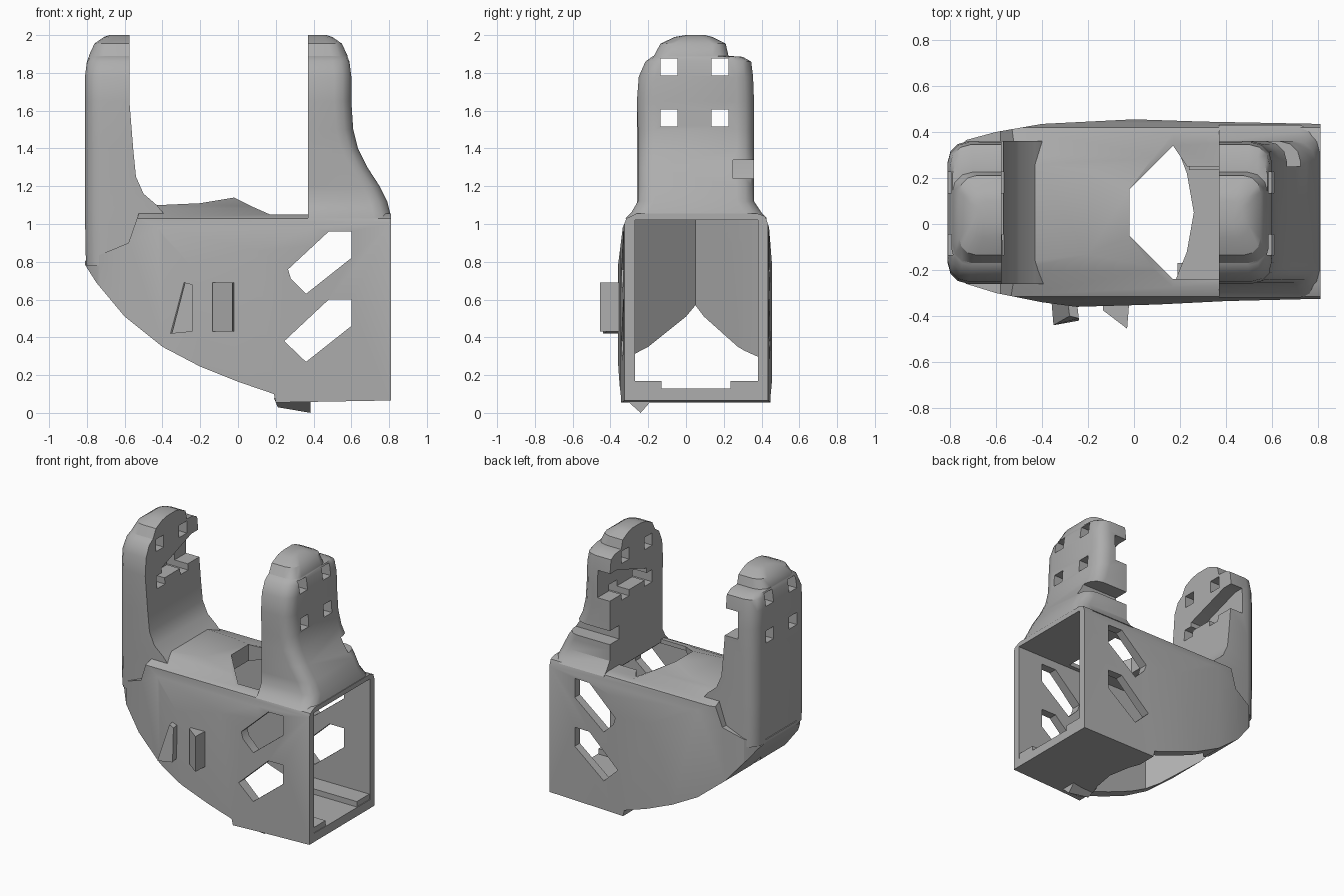
import bpy, bmesh, math
from mathutils import Vector

if "Cube" in bpy.data.objects:
    bpy.data.objects.remove(bpy.data.objects["Cube"], do_unlink=True)

grey = bpy.data.materials.new("plain grey")
grey.use_nodes = True
grey.diffuse_color = (0.42, 0.42, 0.42, 1)
grey.node_tree.nodes["Principled BSDF"].inputs["Base Color"].default_value = (0.42, 0.42, 0.42, 1)


def loft(name, rings):
    """Solid through a stack of rings with equal point counts."""
    bm = bmesh.new()
    loops = [[bm.verts.new(p) for p in ring] for ring in rings]
    n = len(loops[0])
    for a, b in zip(loops, loops[1:]):
        for i in range(n):
            j = (i + 1) % n
            bm.faces.new((a[i], a[j], b[j], b[i]))
    bm.faces.new(loops[0][::-1])
    bm.faces.new(loops[-1])
    bmesh.ops.recalc_face_normals(bm, faces=bm.faces)
    mesh = bpy.data.meshes.new(name)
    bm.to_mesh(mesh)
    bm.free()
    mesh.materials.append(grey)
    obj = bpy.data.objects.new(name, mesh)
    bpy.context.collection.objects.link(obj)
    return obj


def prism(name, points, axis, lo, hi):
    """Extrude a 2D outline along one axis."""
    def place(p, t):
        c = list(p)
        c.insert("xyz".index(axis), t)
        return Vector(c)
    return loft(name, [[place(p, t) for p in points] for t in (lo, hi)])


def box(name, x, y, z):
    return prism(name, [(x[0], y[0]), (x[1], y[0]), (x[1], y[1]), (x[0], y[1])], "z", *z)


def select_only(obj):
    bpy.ops.object.select_all(action="DESELECT")
    obj.select_set(True)
    bpy.context.view_layer.objects.active = obj


def combine(obj, tool, operation="DIFFERENCE", keep=False):
    mod = obj.modifiers.new("cut", "BOOLEAN")
    mod.operation, mod.object, mod.solver = operation, tool, "EXACT"
    select_only(obj)
    bpy.ops.object.modifier_apply(modifier=mod.name)
    if not keep:
        bpy.data.objects.remove(tool, do_unlink=True)


# Body: plan outline trimmed by the side profile and the domed end section
plan = [(-0.81, -0.12), (-0.79, -0.2), (-0.73, -0.26), (-0.6, -0.3), (-0.4, -0.34),
        (-0.25, -0.36), (0.1, -0.35), (0.4, -0.335), (0.81, -0.325), (0.81, 0.435),
        (0.3, 0.445), (0, 0.455), (-0.4, 0.435), (-0.6, 0.4), (-0.73, 0.365),
        (-0.79, 0.3), (-0.81, 0.22)]
side = [(-0.82, 0.8), (-0.75, 0.69), (-0.6, 0.51), (-0.4, 0.35), (-0.2, 0.245), (0, 0.165),
        (0.19, 0.1), (0.2, 0.055), (0.82, 0.066), (0.82, 1.055), (0.17, 1.05), (0.08, 1.09),
        (-0.02, 1.14), (-0.2, 1.11), (-0.42, 1.1), (-0.51, 1.1), (-0.58, 0.9)]
section = [(-0.37, 0), (-0.37, 0.7), (-0.335, 0.98), (-0.315, 1.03), (-0.2, 1.085), (-0.05, 1.14),
           (0.15, 1.14), (0.3, 1.085), (0.42, 1.04), (0.44, 0.98), (0.47, 0.6), (0.47, 0)]
body = prism("body_shell", plan, "z", 0, 1.3)
combine(body, prism("side_trim", side, "y", -1, 1), "INTERSECT")
combine(body, prism("end_trim", section, "x", -1, 1), "INTERSECT")


# Uprights: stacked D-shaped sections, flat inside and rounded outside
def upright(name, sign, levels):
    rings = []
    for z, inner, outer, y0, y1 in levels:
        r = min(0.09, 0.4 * (outer - inner))
        ring = [(inner, y0)]
        for cy, start in ((y0 + r, -90), (y1 - r, 0)):
            for k in range(4):
                a = math.radians(start + 30 * k)
                ring.append((outer - r + r * math.cos(a), cy + r * math.sin(a)))
        ring.append((inner, y1))
        rings.append([(sign * x, y, z) for x, y in ring])
    return loft(name, rings)


def crown(inner, outer):
    return [(1.65, inner, outer, -0.26, 0.36), (1.78, inner, outer, -0.25, 0.355),
            (1.86, inner, outer - 0.01, -0.215, 0.345), (1.885, inner, outer - 0.02, -0.18, 0.3),
            (1.89, inner, outer - 0.02, -0.17, 0.225), (1.955, inner, outer - 0.05, -0.135, 0.21),
            (1.99, inner, outer - 0.1, -0.06, 0.14), (2.0, inner, outer - 0.13, 0.0, 0.1)]


left_base = [(0.78, 0.5, 0.805), (1.04, 0.38, 0.81), (1.1, 0.43, 0.81),
             (1.16, 0.5, 0.81), (1.25, 0.54, 0.81), (1.4, 0.555, 0.81)]
right_base = [(1.12, 0.37, 0.79), (1.2, 0.37, 0.75), (1.3, 0.37, 0.685),
              (1.4, 0.37, 0.635), (1.5, 0.37, 0.61)]
tall_upright = upright("tall_upright", -1,
                       [lv + (-0.26, 0.36) for lv in left_base] + crown(0.575, 0.81))
flared_upright = upright("flared_upright", 1,
                         [(1.03, 0.37, 0.81, -0.32, 0.43), (1.06, 0.37, 0.805, -0.29, 0.4)]
                         + [lv + (-0.255, 0.36) for lv in right_base] + crown(0.37, 0.6))

# Hollow with a pointed inner end that breaks out through the curved underside
tip = [(-0.36, 0.31), (-0.65, 0.05), (-0.4, -0.2), (-0.33, -0.27)]
cavity = prism("cavity", tip + [(0.9, -0.27), (0.9, 0.38), (-0.3, 0.38)], "z", 0.13, 1.02)
combine(body, cavity, keep=True)
combine(tall_upright, cavity)
floor_edge = [(0.17, -0.27), (0.23, -0.12), (0.26, 0.05), (0.23, 0.22), (0.17, 0.38)]
under = prism("under_opening", tip + floor_edge + [(-0.3, 0.38)], "z", -0.1, 0.9)
combine(body, under, keep=True)
combine(tall_upright, under)

# Top opening and slanted windows through both walls
combine(body, prism("top_hole", [(-0.02, -0.05), (0.17, -0.24), (0.38, -0.24), (0.38, 0.25),
                                 (0.23, 0.25), (0.17, 0.34), (-0.02, 0.15)], "z", 0.9, 1.3))
windows = [[(0.265, 0.76), (0.48, 0.96), (0.6, 0.96), (0.6, 0.82), (0.36, 0.63), (0.28, 0.71)],
           [(0.245, 0.38), (0.48, 0.6), (0.6, 0.6), (0.6, 0.46), (0.36, 0.27)]]
for w in windows:
    combine(body, prism("window", w, "y", -1, 1))

# Square screw holes and the sloping inner recess in each upright
recess = [(-0.07, 1.56), (0.5, 1.56), (0.5, 1.76), (0.28, 1.76), (-0.07, 1.64)]
for post, inner in ((tall_upright, -0.575), (flared_upright, 0.37)):
    for y in (-0.09, 0.18):
        for z in (1.56, 1.83):
            combine(post, box("hole", (-1, 1), (y - 0.045, y + 0.045), (z - 0.045, z + 0.045)))
    combine(post, prism("recess", recess, "x", inner - 0.1, inner + 0.1))
combine(flared_upright, box("slot", (0, 1), (0.25, 0.5), (1.24, 1.34)))

# Ledges on the floor beside the open end
for name, x, y in (("front_ledge", 0.45, (-0.29, -0.13)), ("back_ledge", 0.24, (0.235, 0.4))):
    box(name, (x, 0.805), y, (0.12, 0.17))

# Cable clips on the front wall, and the small foot below
prism("straight_clip", [(-0.135, -0.33), (-0.135, -0.375), (-0.03, -0.455), (-0.02, -0.33)], "z", 0.43, 0.69)
loft("slanted_clip", [[(-0.36, -0.32, 0.42), (-0.35, -0.44, 0.42), (-0.24, -0.42, 0.43), (-0.26, -0.32, 0.43)],
                      [(-0.29, -0.32, 0.69), (-0.28, -0.4, 0.69), (-0.24, -0.41, 0.68), (-0.25, -0.32, 0.68)]])
loft("foot", [[(0.19, -0.33, 0.08), (0.21, -0.24, 0.03), (0.19, -0.17, 0.08)],
              [(0.385, -0.33, 0.08), (0.385, -0.24, 0.0), (0.385, -0.17, 0.08)]])

for obj in (body, tall_upright, flared_upright):
    select_only(obj)
    bpy.ops.object.shade_smooth_by_angle(angle=math.radians(32))
